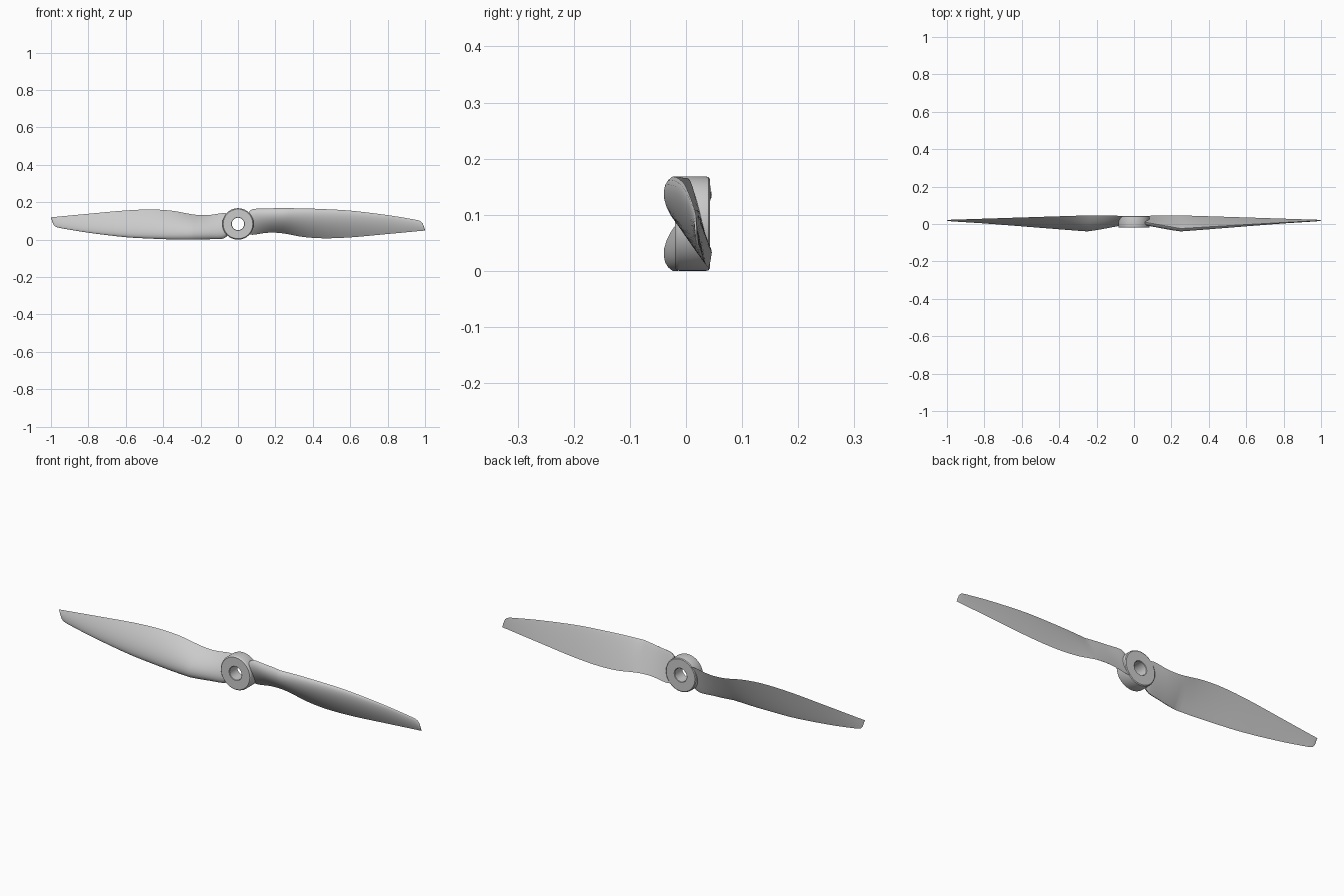
import bpy, bmesh, math
from mathutils import Vector

if "Cube" in bpy.data.objects:
    bpy.data.objects.remove(bpy.data.objects["Cube"])

CZ = 0.084   # height of the spin axis

# span x, leading-edge z, trailing-edge z, thickness
PLAN = [(0.058, 0.150, 0.028, 0.024), (0.08, 0.163, 0.026, 0.026),
        (0.15, 0.166, 0.036, 0.031), (0.20, 0.168, 0.037, 0.034),
        (0.25, 0.168, 0.032, 0.034), (0.35, 0.167, 0.014, 0.029),
        (0.46, 0.163, 0.007, 0.024), (0.60, 0.155, 0.012, 0.018),
        (0.80, 0.131, 0.030, 0.009), (0.94, 0.108, 0.043, 0.005),
        (0.97, 0.101, 0.046, 0.004), (0.985, 0.090, 0.047, 0.003),
        (0.993, 0.072, 0.048, 0.002), (1.0, 0.051, 0.049, 0.001)]
# span x, leading-edge y, trailing-edge y (straight runs with a kink)
TILT = [(0.058, 0.010, 0.043), (0.08, 0.006, 0.044), (0.25, -0.024, 0.046),
        (0.60, -0.003, 0.035), (1.0, 0.019, 0.022)]


def linear(table, x):
    for a, b in zip(table, table[1:]):
        if x <= b[0] + 1e-6:
            t = (x - a[0]) / (b[0] - a[0])
            return [p + (q - p) * t for p, q in zip(a[1:], b[1:])]
    return list(table[-1][1:])


def smooth_stations(steps=4):
    """Cubic interpolation of the plan outline, using finite-difference slopes."""
    n = len(PLAN)
    out = []
    slope = lambda i, k: ((PLAN[min(i + 1, n - 1)][k] - PLAN[max(i - 1, 0)][k]) /
                          (PLAN[min(i + 1, n - 1)][0] - PLAN[max(i - 1, 0)][0]))
    for i in range(n - 1):
        h = PLAN[i + 1][0] - PLAN[i][0]
        for s in range(steps):
            t = s / steps
            row = [PLAN[i][0] + h * t]
            for k in (1, 2, 3):
                row.append((2*t**3 - 3*t*t + 1) * PLAN[i][k] + (t**3 - 2*t*t + t) * h * slope(i, k)
                           + (3*t*t - 2*t**3) * PLAN[i + 1][k] + (t**3 - t*t) * h * slope(i + 1, k))
            out.append(row)
    return out + [list(PLAN[-1])]


def section(x, lz, tz, thick, m=14):
    """Airfoil loop: nearly flat back, domed front, round leading edge."""
    ly, ty = linear(TILT, x)
    le, te = Vector((x, ly, lz)), Vector((x, ty, tz))
    d = (te - le).normalized()
    normal = Vector((0, d.z, -d.y))      # towards the front
    dome = lambda t: 2.1 * (math.sqrt(t) * (1 - t)) * 1.22 * thick + 0.0015 * math.sin(math.pi * t)
    ts = [(1 - math.cos(math.pi * i / m)) / 2 for i in range(m + 1)]
    front = [le.lerp(te, t) + normal * dome(t) for t in ts]
    back = [le.lerp(te, t) - normal * 0.08 * dome(t) for t in reversed(ts[1:-1])]
    return front + back


def finish(name, bm, angle):
    bmesh.ops.recalc_face_normals(bm, faces=bm.faces)
    mesh = bpy.data.meshes.new(name)
    bm.to_mesh(mesh)
    bm.free()
    ob = bpy.data.objects.new(name, mesh)
    bpy.context.collection.objects.link(ob)
    bpy.ops.object.select_all(action='DESELECT')
    ob.select_set(True)
    bpy.context.view_layer.objects.active = ob
    bpy.ops.object.shade_smooth_by_angle(angle=math.radians(angle))
    return ob


def loft(bm, loops, closed=False):
    pairs = list(zip(loops, loops[1:])) + ([(loops[-1], loops[0])] if closed else [])
    for a, b in pairs:
        for j in range(len(a)):
            k = (j + 1) % len(a)
            bm.faces.new((a[j], a[k], b[k], b[j]))


# Blades: the second is the first turned half a revolution about the hub axis
for name, sign in (("right_blade", 1), ("left_blade", -1)):
    bm = bmesh.new()
    loops = [[bm.verts.new((sign * p.x, p.y, CZ + sign * (p.z - CZ))) for p in section(*st)]
             for st in smooth_stations()]
    loft(bm, loops)
    bm.faces.new(loops[0])
    bm.faces.new(loops[-1])
    finish(name, bm, 40)

# Hub ring: rounded rectangle profile swept round the axis
PROFILE = [(0.033, -0.018), (0.035, -0.020), (0.079, -0.020), (0.083, -0.016),
           (0.084, -0.012), (0.084, 0.036), (0.083, 0.040), (0.079, 0.043),
           (0.035, 0.043), (0.033, 0.041)]
bm = bmesh.new()
N = 64
rings = []
for i in range(N):
    a = 2 * math.pi * i / N
    rings.append([bm.verts.new((r * math.cos(a), y, CZ + r * math.sin(a))) for r, y in PROFILE])
loft(bm, rings, closed=True)
finish("hub", bm, 35)
